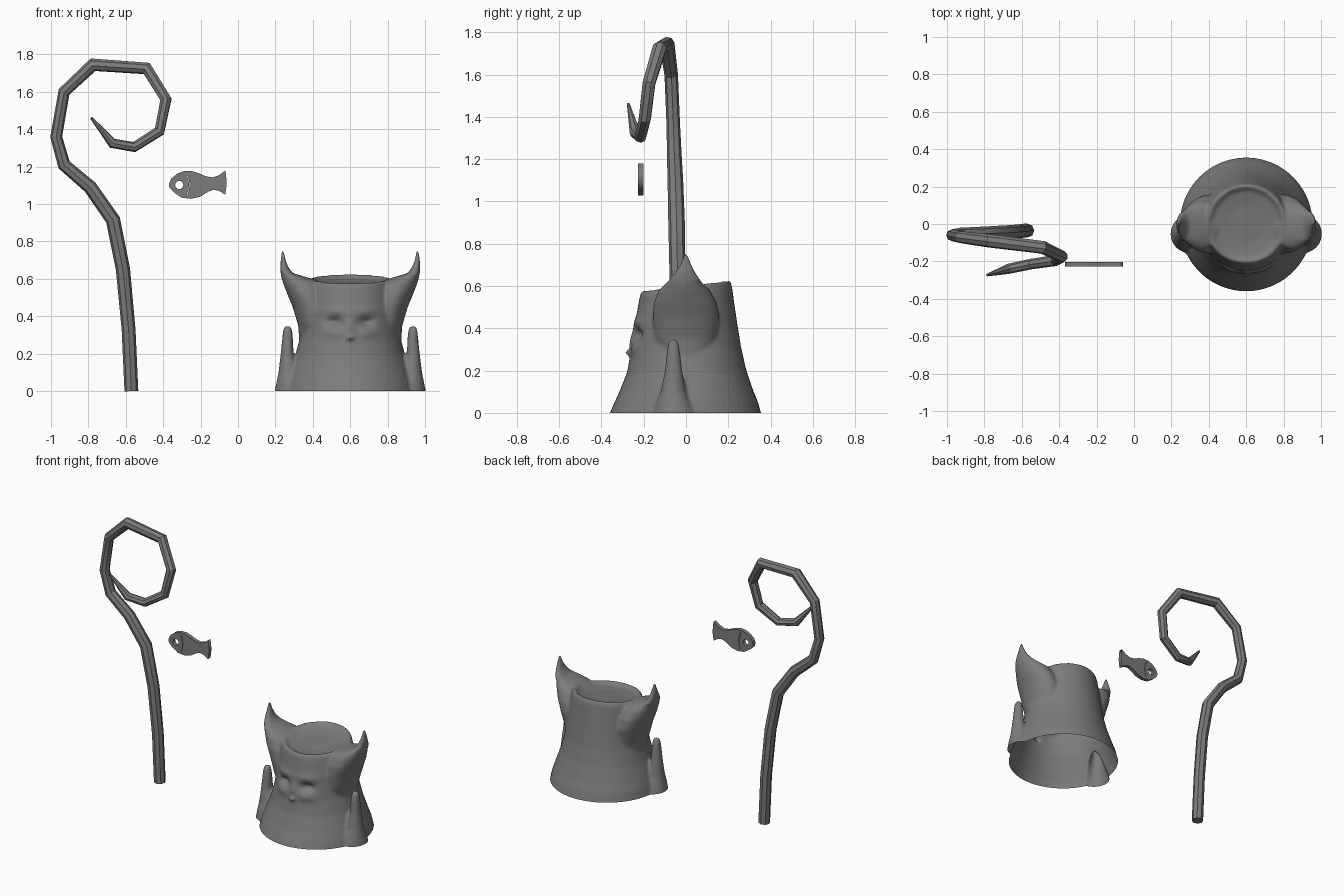
import bpy, bmesh, math
from mathutils import Vector

if "Cube" in bpy.data.objects:
    bpy.data.objects.remove(bpy.data.objects["Cube"])

grey = bpy.data.materials.new("stone grey")
grey.diffuse_color = (0.2, 0.2, 0.2, 1)
grey.use_nodes = True
grey.node_tree.nodes["Principled BSDF"].inputs["Base Color"].default_value = grey.diffuse_color


def activate(ob):
    bpy.ops.object.select_all(action='DESELECT')
    ob.select_set(True)
    bpy.context.view_layer.objects.active = ob


def add_curve(name, dims):
    cu = bpy.data.curves.new(name, 'CURVE')
    cu.dimensions = dims
    ob = bpy.data.objects.new(name, cu)
    bpy.context.collection.objects.link(ob)
    cu.materials.append(grey)
    return ob, cu


def add_spline(cu, pts, cyclic=False):
    sp = cu.splines.new('POLY')
    sp.points.add(len(pts) - 1)
    for p, co in zip(sp.points, pts):
        p.co = (co[0], co[1], co[2] if len(co) > 2 else 0, 1)
        if len(co) > 3:
            p.radius = co[3]
    sp.use_cyclic_u = cyclic


def loft(bm, sections, cx=0.0, mirror=1, n=48, tilt=0.0):
    """Closed stack of ellipses: (z, x0, x1, y0, y1) per section."""
    rings = []
    for z, x0, x1, y0, y1 in sections:
        ring = []
        for i in range(n):
            a = 2 * math.pi * i / n
            x = (x0 + x1) / 2 + (x1 - x0) / 2 * math.cos(a)
            y = (y0 + y1) / 2 + (y1 - y0) / 2 * math.sin(a)
            ring.append(bm.verts.new((cx + mirror * x, y, z * (1 + tilt * y))))
        rings.append(ring)
    faces = [bm.faces.new(rings[0][::-1]), bm.faces.new(rings[-1])]
    for a, b in zip(rings, rings[1:]):
        for i in range(n):
            j = (i + 1) % n
            faces.append(bm.faces.new((a[i], a[j], b[j], b[i])))
    if mirror < 0:
        bmesh.ops.reverse_faces(bm, faces=faces)


# Crook staff: x, y, z, radius
staff, cu = add_curve("crook_staff", '3D')
add_spline(cu, [
    (-.57, -.035, 0, .037), (-.585, -.035, .33, .037), (-.615, -.04, .65, .038),
    (-.668, -.045, .915, .039), (-.79, -.05, 1.09, .037), (-.93, -.055, 1.21, .035),
    (-.972, -.06, 1.36, .032), (-.93, -.07, 1.6, .032), (-.775, -.09, 1.745, .036),
    (-.488, -.125, 1.725, .035), (-.385, -.175, 1.56, .032), (-.42, -.195, 1.39, .03),
    (-.555, -.215, 1.305, .028), (-.672, -.24, 1.325, .027), (-.785, -.273, 1.462, .007)])
cu.bevel_depth = 1.0
cu.bevel_resolution = 2
cu.use_fill_caps = True
activate(staff)
bpy.ops.object.convert(target='MESH')
bpy.ops.object.shade_smooth_by_angle(angle=math.radians(30))

# Fish charm: flat outline with an eye hole and a gill slit
fish, cu = add_curve("fish_charm", '2D')
upper = [(-.37, 1.105), (-.358, 1.135), (-.325, 1.163), (-.29, 1.176), (-.25, 1.177),
         (-.21, 1.165), (-.17, 1.148), (-.135, 1.143), (-.1, 1.155), (-.067, 1.18)]
lower = [(-.06, 1.11), (-.068, 1.05), (-.1, 1.07), (-.13, 1.077), (-.16, 1.066),
         (-.2, 1.04), (-.25, 1.028), (-.3, 1.034), (-.34, 1.06), (-.365, 1.085)]
add_spline(cu, upper + lower, True)
add_spline(cu, [(-.314 + .022 * math.cos(t * math.pi / 8), 1.102 + .022 * math.sin(t * math.pi / 8))
                for t in range(16)], True)
gill = [(-.262 - 4 * (z - 1.102) ** 2, z) for z in (1.045, 1.073, 1.102, 1.131, 1.16)]
add_spline(cu, gill + [(x + .003, z) for x, z in gill[::-1]], True)
cu.fill_mode = 'BOTH'
cu.extrude = .013
fish.rotation_euler = (math.pi / 2, 0, 0)
fish.location.y = -.215
activate(fish)
bpy.ops.object.convert(target='MESH')

# Horned creature: solid lofts fused into one skin
CX = 0.6
bm = bmesh.new()
body = [(-.06, .375, .38, .38), (0, .355, .36, .355), (.05, .345, .34, .34), (.1, .328, .318, .318),
        (.2, .292, .28, .283), (.3, .265, .26, .26), (.4, .25, .248, .243), (.5, .236, .232, .228),
        (.57, .225, .22, .218), (.598, .215, .212, .21), (.602, .2, .2, .2), (.582, .175, .175, .175),
        (.572, .1, .1, .1)]
loft(bm, [(z, -w, w, -f, b) for z, w, f, b in body], CX, tilt=.2)
horn = [(.15, .15, .27, -.03, .05), (.25, .1, .272, -.09, .10), (.35, .1, .278, -.15, .145),
        (.45, .1, .308, -.158, .158), (.52, .12, .337, -.152, .145), (.58, .15, .36, -.13, .115),
        (.605, .22, .367, -.105, .085), (.63, .305, .372, -.08, .068), (.66, .33, .374, -.055, .047),
        (.70, .345, .372, -.03, .028), (.755, .355, .366, -.006, .006)]
arm = [(-.06, .2, .41, -.17, .06), (0, .2, .405, -.155, .05), (.05, .24, .394, -.14, .025),
       (.1, .27, .384, -.12, .0), (.2, .302, .372, -.1, -.018), (.3, .307, .362, -.09, -.03),
       (.33, .311, .358, -.085, -.035), (.348, .32, .35, -.07, -.045)]
for side in (1, -1):
    loft(bm, horn, CX, side)
    loft(bm, arm, CX, side, 24)
me = bpy.data.meshes.new("horned_creature")
bm.to_mesh(me)
bm.free()
creature = bpy.data.objects.new("horned_creature", me)
bpy.context.collection.objects.link(creature)
me.materials.append(grey)
activate(creature)
rm = creature.modifiers.new("fuse", 'REMESH')
rm.mode = 'VOXEL'
rm.voxel_size = .009
sm = creature.modifiers.new("soften", 'SMOOTH')
sm.factor = .5
sm.iterations = 5
bpy.ops.object.convert(target='MESH')

# Face relief (x, z, width, height, push along y) and open base
relief = [(-.085, .37, .04, .025, .03), (.085, .37, .04, .025, .03), (0, .285, .02, .014, -.02),
          (0, .34, .03, .06, -.012), (-.09, .31, .05, .03, -.012), (.09, .31, .05, .03, -.012),
          (-.085, .43, .07, .025, -.01), (.085, .43, .07, .025, -.01)]
bm = bmesh.new()
bm.from_mesh(creature.data)
for v in bm.verts:
    x, z = v.co.x - CX, v.co.z
    if v.co.y < -.12 and abs(x) < .2:
        v.co.y += sum(p * math.exp(-((x - a) / w) ** 2 - ((z - b) / h) ** 2) for a, b, w, h, p in relief)
bmesh.ops.bisect_plane(bm, geom=bm.verts[:] + bm.edges[:] + bm.faces[:], plane_co=(0, 0, 0),
                       plane_no=(0, 0, 1), clear_inner=True)
bm.to_mesh(creature.data)
bm.free()
activate(creature)
bpy.ops.object.shade_smooth_by_angle(angle=math.radians(50))
